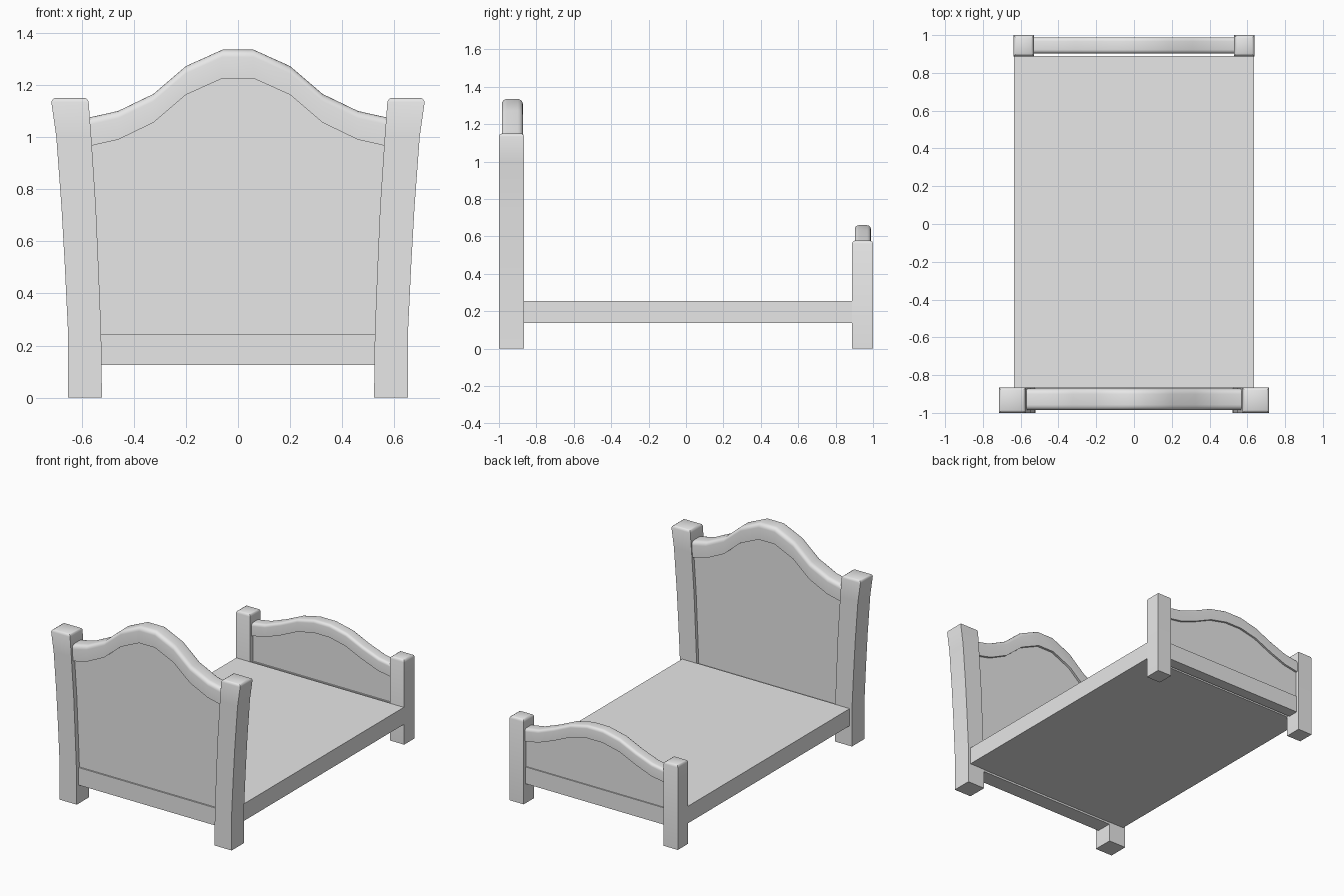
import bpy
import bmesh
import math

cube = bpy.data.objects.get("Cube")
if cube:
    bpy.data.objects.remove(cube, do_unlink=True)

grey = bpy.data.materials.new("plain grey")
grey.use_nodes = True
grey.diffuse_color = (0.8, 0.8, 0.8, 1)
grey.node_tree.nodes["Principled BSDF"].inputs["Base Color"].default_value = (0.8, 0.8, 0.8, 1)


def loft(name, rings):
    """Skin a list of equal-sized rings of points and cap both ends."""
    bm = bmesh.new()
    loops = [[bm.verts.new(p) for p in ring] for ring in rings]
    n = len(loops[0])
    for a, b in zip(loops, loops[1:]):
        for i in range(n):
            j = (i + 1) % n
            bm.faces.new((a[i], a[j], b[j], b[i]))
    bm.faces.new(loops[0])
    bm.faces.new(loops[-1])
    bmesh.ops.recalc_face_normals(bm, faces=bm.faces[:])
    mesh = bpy.data.meshes.new(name)
    bm.to_mesh(mesh)
    bm.free()
    mesh.materials.append(grey)
    ob = bpy.data.objects.new(name, mesh)
    bpy.context.collection.objects.link(ob)
    bpy.ops.object.select_all(action="DESELECT")
    ob.select_set(True)
    bpy.context.view_layer.objects.active = ob
    bpy.ops.object.shade_smooth_by_angle(angle=math.radians(40))
    return ob


def rect(x0, x1, y0, y1, z):
    return [(x0, y0, z), (x1, y0, z), (x1, y1, z), (x0, y1, z)]


def box(name, x, y0, y1, z0, z1):
    return loft(name, [rect(-x, x, y0, y1, z0), rect(-x, x, y0, y1, z1)])


def posts(name, levels, y0, y1):
    """Left and right post from (inner x, outer x, z) levels, with a softened top."""
    x0, x1, top = levels[-1]
    for side, s in (("left", 1), ("right", -1)):
        rings = [rect(s * a, s * b, y0, y1, z) for a, b, z in levels]
        for inset, rise in ((0.004, 0.01), (0.014, 0.016)):
            rings.append(rect(s * (x0 + inset), s * (x1 - inset),
                              y0 + inset, y1 - inset, top + rise))
        loft(f"{side}_{name}", rings)


def mirrored(half):
    return [(-x, z) for x, z in half] + [(x, z) for x, z in reversed(half)]


def cap_rail(name, path, y0, y1, height, radius):
    """Sweep a rail section with rounded upper edges along the arched path."""
    section = [(y0, -height), (y1, -height)]
    for cy, start in ((y1 - radius, 0), (y0 + radius, 90)):
        for k in range(5):
            a = math.radians(start + k * 22.5)
            section.append((cy + radius * math.cos(a), radius * (math.sin(a) - 1)))
    loft(name, [[(x, y, z + dz) for y, dz in section] for x, z in path])


def panel(name, path, y0, y1, bottom, drop):
    """Board whose upper edge follows the rail and ends inside it."""
    loft(name, [[(x, y0, bottom), (x, y1, bottom), (x, y1, z - drop), (x, y0, z - drop)]
                for x, z in path])


# Headboard
head_path = mirrored([(0.58, 1.073), (0.46, 1.10), (0.325, 1.165), (0.2, 1.272), (0.06, 1.335)])
posts("headboard_post", [(0.522, 0.652, 0), (0.525, 0.652, 0.25), (0.535, 0.664, 0.5),
                         (0.545, 0.677, 0.73), (0.563, 0.697, 1.0), (0.573, 0.716, 1.134)],
      -1.0, -0.865)
cap_rail("headboard_cap_rail", head_path, -0.985, -0.872, 0.11, 0.028)
panel("headboard_panel", head_path, -0.967, -0.888, 0.13, 0.06)
box("headboard_lower_rail", 0.53, -0.977, -0.868, 0.125, 0.245)

# Footboard
foot_path = mirrored([(0.55, 0.51), (0.43, 0.53), (0.31, 0.575), (0.185, 0.632), (0.06, 0.66)])
posts("footboard_post", [(0.53, 0.638, 0), (0.53, 0.638, 0.562)], 0.888, 1.0)
cap_rail("footboard_cap_rail", foot_path, 0.903, 0.988, 0.085, 0.02)
panel("footboard_panel", foot_path, 0.917, 0.974, 0.14, 0.045)
box("footboard_lower_rail", 0.54, 0.908, 0.982, 0.135, 0.25)

# Bed base between the two boards
box("bed_base", 0.635, -0.868, 0.89, 0.138, 0.255)
